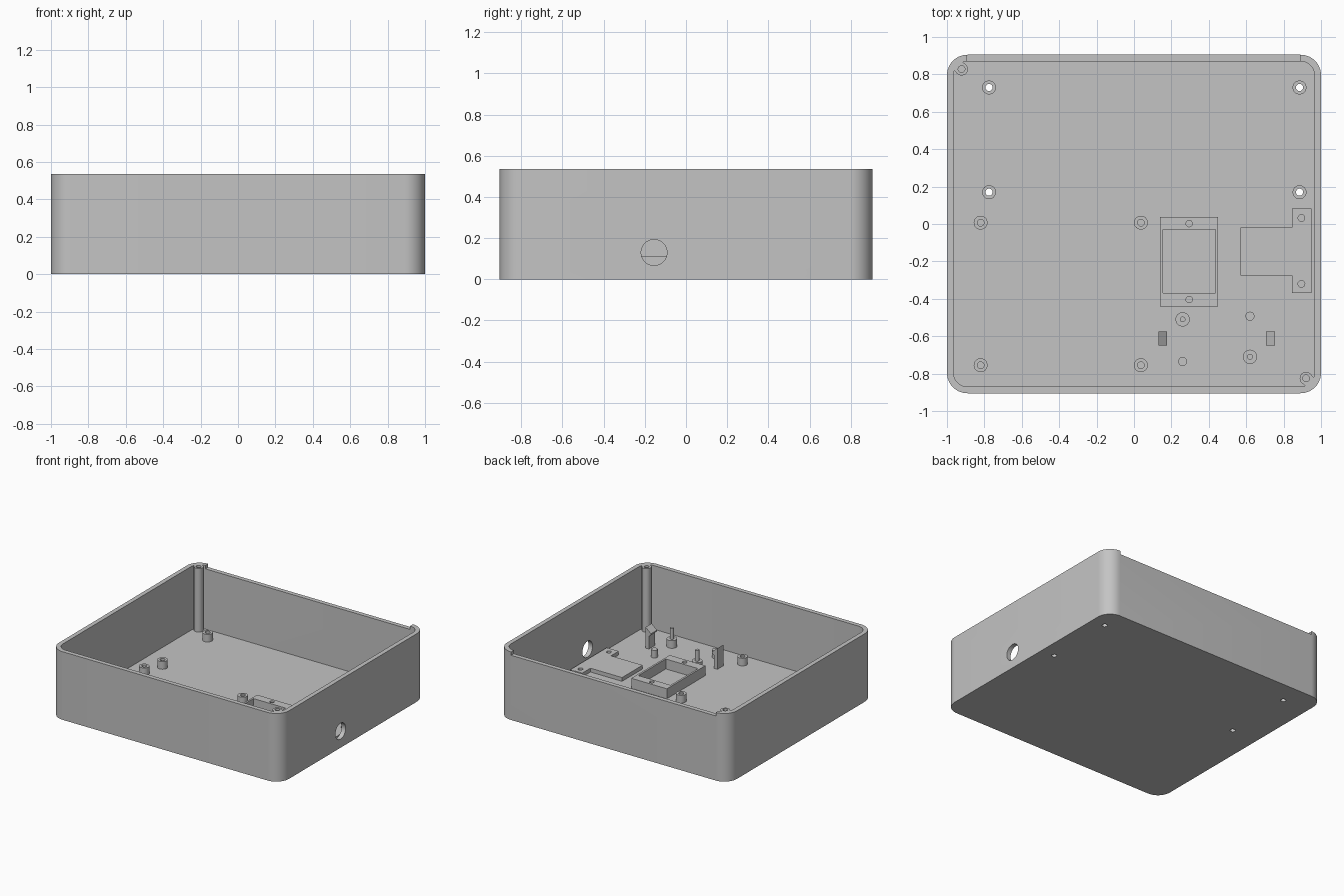
import bpy, bmesh, math
from mathutils import Matrix, Vector

default = bpy.data.objects.get("Cube")
if default:
    bpy.data.objects.remove(default, do_unlink=True)

grey = bpy.data.materials.new("matte_grey")
grey.use_nodes = True
grey.diffuse_color = (0.55, 0.55, 0.55, 1)
grey.node_tree.nodes["Principled BSDF"].inputs["Base Color"].default_value = (0.55, 0.55, 0.55, 1)

HEIGHT, FLOOR, WALL = 0.535, 0.035, 0.035
HALF_X, HALF_Y, CORNER = 1.0, 0.905, 0.11
BASE = FLOOR - 0.005          # fittings sink slightly into the floor
BOSS_TOP = 0.095


def finish(name, bm):
    bmesh.ops.recalc_face_normals(bm, faces=bm.faces)
    mesh = bpy.data.meshes.new(name)
    bm.to_mesh(mesh)
    bm.free()
    mesh.materials.append(grey)
    obj = bpy.data.objects.new(name, mesh)
    bpy.context.collection.objects.link(obj)
    return obj


def block(name, x0, x1, y0, y1, z0, z1, radius=0):
    """Box between limits, optionally with rounded vertical edges."""
    bm = bmesh.new()
    bmesh.ops.create_cube(bm, size=1)
    bmesh.ops.scale(bm, vec=(x1 - x0, y1 - y0, z1 - z0), verts=bm.verts)
    bmesh.ops.translate(bm, vec=((x0 + x1) / 2, (y0 + y1) / 2, (z0 + z1) / 2), verts=bm.verts)
    if radius:
        upright = [e for e in bm.edges if abs(e.verts[0].co.z - e.verts[1].co.z) > 1e-4]
        bmesh.ops.bevel(bm, geom=upright, offset=radius, segments=12, profile=0.5, affect='EDGES')
    return finish(name, bm)


def rod(name, centre, radius, length, axis='Z'):
    bm = bmesh.new()
    turn = Matrix.Rotation(math.pi / 2, 4, 'Y') if axis == 'X' else Matrix()
    bmesh.ops.create_cone(bm, cap_ends=True, segments=32, radius1=radius, radius2=radius,
                          depth=length, matrix=Matrix.Translation(centre) @ turn)
    return finish(name, bm)


def extrude(name, points, move):
    """Flat polygon swept along a vector."""
    bm = bmesh.new()
    face = bm.faces.new([bm.verts.new(p) for p in points])
    swept = bmesh.ops.extrude_face_region(bm, geom=[face])
    moved = [v for v in swept["geom"] if isinstance(v, bmesh.types.BMVert)]
    bmesh.ops.translate(bm, vec=move, verts=moved)
    return finish(name, bm)


def lathe(name, x, y, profile, closed):
    """Radius and height pairs turned around an upright axis."""
    bm = bmesh.new()
    verts = [bm.verts.new((r, 0, z)) for r, z in profile]
    pairs = list(zip(verts, verts[1:])) + ([(verts[-1], verts[0])] if closed else [])
    edges = [bm.edges.new(p) for p in pairs]
    bmesh.ops.spin(bm, geom=verts + edges, cent=(0, 0, 0), axis=(0, 0, 1),
                   angle=2 * math.pi, steps=32)
    bmesh.ops.remove_doubles(bm, verts=bm.verts, dist=1e-5)
    bmesh.ops.translate(bm, vec=(x, y, 0), verts=bm.verts)
    return finish(name, bm)


def combine(obj, tools, operation):
    """Apply boolean tools to an object and discard them."""
    for tool in tools:
        tool.hide_render = True
        mod = obj.modifiers.new("boolean", 'BOOLEAN')
        mod.operation, mod.object, mod.solver = operation, tool, 'EXACT'
        bpy.context.view_layer.update()
        evaluated = obj.evaluated_get(bpy.context.evaluated_depsgraph_get())
        mesh = bpy.data.meshes.new_from_object(evaluated)
        obj.modifiers.clear()
        obj.data = mesh
        bpy.data.objects.remove(tool, do_unlink=True)


# Open tray with rounded corners
tray = block("tray", -HALF_X, HALF_X, -HALF_Y, HALF_Y, 0, HEIGHT, CORNER)
cavity = block("cavity", WALL - HALF_X, HALF_X - WALL, WALL - HALF_Y, HALF_Y - WALL,
               FLOOR, HEIGHT + 0.1, CORNER - WALL)
combine(tray, [cavity], 'DIFFERENCE')

# Screw pillars in two opposite corners, backed by a rib into the wall
for side, px, py in ((1, 0.92, -0.825), (-1, -0.922, 0.828)):
    pillar = rod("pillar", (px, py, (BASE + HEIGHT) / 2), 0.034, HEIGHT - BASE)
    rib = block("rib", 0, 0.05, -0.032, 0.032, BASE, HEIGHT)
    angle = -math.pi / 4 if side > 0 else 3 * math.pi / 4
    rib.data.transform(Matrix.Translation((px, py, 0)) @ Matrix.Rotation(angle, 4, 'Z'))
    combine(tray, [pillar, rib], 'UNION')
    combine(tray, [rod("screw_hole", (px, py, HEIGHT), 0.018, 0.4)], 'DIFFERENCE')

# Lowered rear rim, cable opening and floor screw holes
mounts = [(x, y) for x in (-0.775, 0.885) for y in (0.17, 0.73)]
cutters = [block("rim_cut", -0.893, 0.887, HALF_Y - WALL - 0.003, HALF_Y + 0.1,
                 HEIGHT - 0.027, HEIGHT + 0.1),
           rod("cable_cut", (HALF_X, -0.155, 0.13), 0.063, 0.2, 'X')]
cutters += [rod("floor_cut", (x, y, 0), 0.019, 0.2) for x, y in mounts]
combine(tray, cutters, 'DIFFERENCE')
parts = [tray]

# Hollow standoffs
boards = [(x, y) for x in (-0.82, 0.037) for y in (-0.755, 0.007)]
for name, spots, hole in (("through_standoff", mounts, 0.019), ("board_standoff", boards, 0.018)):
    for x, y in spots:
        parts.append(lathe(name, x, y, [(hole, BASE), (0.037, BASE),
                                        (0.037, BOSS_TOP), (hole, BOSS_TOP)], True))

# Locating pins on bosses, and plain support pegs
for x, y in ((0.26, -0.51), (0.62, -0.71)):
    parts.append(lathe("locating_pin", x, y, [(0, BASE), (0.038, BASE), (0.038, BOSS_TOP),
                                              (0.015, BOSS_TOP), (0.015, 0.18), (0, 0.18)], False))
for x, y in ((0.26, -0.735), (0.62, -0.493)):
    parts.append(rod("support_peg", (x, y, (BASE + BOSS_TOP) / 2), 0.024, BOSS_TOP - BASE))

# Raised rectangular frame with two screw holes
frame = block("raised_frame", 0.14, 0.45, -0.44, 0.037, BASE, 0.113)
combine(frame, [block("pocket", 0.155, 0.435, -0.37, -0.03, 0, 0.2)]
        + [rod("hole", (0.295, y, 0.113), 0.017, 0.13) for y in (0.002, -0.404)], 'DIFFERENCE')
parts.append(frame)

# Low T-shaped plate with two screw holes
corners = [(0.57, -0.275), (0.845, -0.275), (0.845, -0.37), (0.948, -0.37),
           (0.948, 0.082), (0.845, 0.082), (0.845, -0.02), (0.57, -0.02)]
plate = extrude("t_plate", [(x, y, BASE) for x, y in corners], (0, 0, 0.035))
combine(plate, [rod("hole", (0.895, y, 0.07), 0.018, 0.1) for y in (0.032, -0.32)], 'DIFFERENCE')
parts.append(plate)

# Pair of facing snap clips with sloped hooks
clip = [(0, BASE), (0.028, BASE), (0.028, 0.135), (0.047, 0.15), (0.047, 0.16), (0, 0.2)]
for x, side in ((0.13, 1), (0.754, -1)):
    parts.append(extrude("snap_clip", [(x + side * u, -0.65, z) for u, z in clip], (0, 0.075, 0)))

# Smooth shading with sharp edges kept
bpy.ops.object.select_all(action='DESELECT')
for part in parts:
    part.select_set(True)
bpy.context.view_layer.objects.active = tray
bpy.ops.object.shade_smooth_by_angle(angle=math.radians(30))
